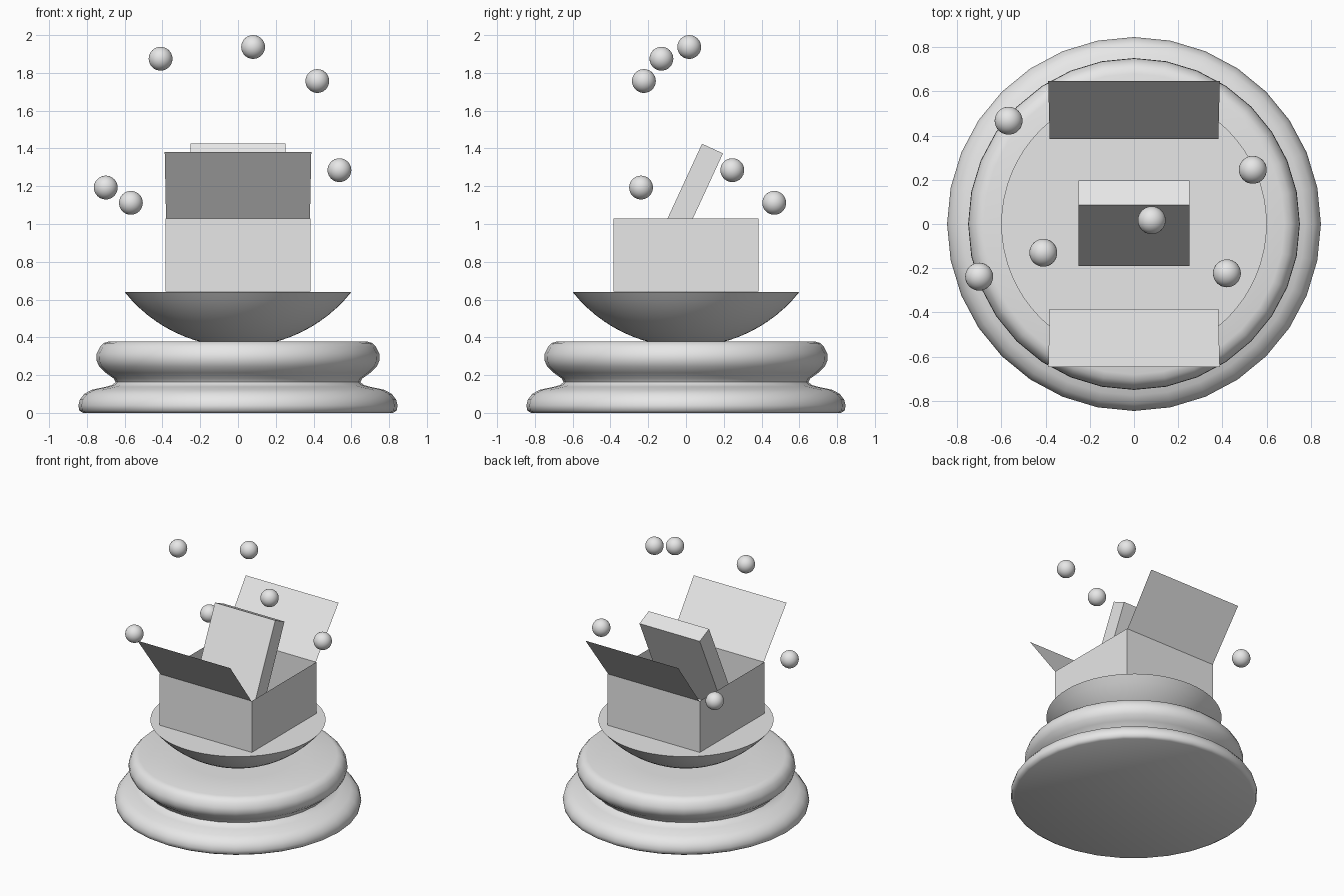
import bpy, bmesh, math
from mathutils import Matrix

if "Cube" in bpy.data.objects:
    bpy.data.objects.remove(bpy.data.objects["Cube"])

grey = bpy.data.materials.new("plain_grey")
grey.diffuse_color = (0.8, 0.8, 0.8, 1)
grey.use_nodes = True
grey.node_tree.nodes["Principled BSDF"].inputs["Base Color"].default_value = grey.diffuse_color


def finish(name, bm, smooth=None):
    """Turn a bmesh into a named object, smooth below the given angle."""
    me = bpy.data.meshes.new(name)
    bm.to_mesh(me)
    bm.free()
    me.materials.append(grey)
    ob = bpy.data.objects.new(name, me)
    bpy.context.collection.objects.link(ob)
    if smooth:
        bpy.ops.object.select_all(action='DESELECT')
        ob.select_set(True)
        bpy.context.view_layer.objects.active = ob
        bpy.ops.object.shade_smooth_by_angle(angle=math.radians(smooth))
    return ob


def lathe(name, profile, sides, smooth):
    """Spin (radius, height) points, listed bottom to top, and cap both ends."""
    bm = bmesh.new()
    rings = [[bm.verts.new((r * math.cos(2 * math.pi * i / sides),
                            r * math.sin(2 * math.pi * i / sides), z))
              for i in range(sides)] for r, z in profile]
    for a, b in zip(rings, rings[1:]):
        for i in range(sides):
            j = (i + 1) % sides
            bm.faces.new((a[i], a[j], b[j], b[i]))
    bm.faces.new(rings[0][::-1])
    bm.faces.new(rings[-1])
    return finish(name, bm, smooth)


# Turned pedestal
lathe("pedestal", [
    (0.82, 0.0), (0.84, 0.012), (0.845, 0.04), (0.837, 0.07), (0.815, 0.1),
    (0.775, 0.122), (0.70, 0.138), (0.665, 0.148), (0.648, 0.163),
    (0.658, 0.182), (0.70, 0.212), (0.735, 0.245), (0.75, 0.28),
    (0.748, 0.315), (0.73, 0.35), (0.71, 0.37), (0.68, 0.379), (0.40, 0.379)],
    32, 50)

# Solid bowl: a spherical cap with a flat top
R, low, top = 0.766, 0.35, 0.64
end = math.acos((R - (top - low)) / R)
lathe("bowl", [(R * math.sin(end * k / 12), low + R - R * math.cos(end * k / 12))
               for k in range(1, 13)], 64, 40)

# Open box: thin walls and floor
W, rim = 0.385, 1.03
bm = bmesh.new()
bmesh.ops.create_cube(bm, size=1, matrix=Matrix.Translation((0, 0, (0.642 + rim) / 2))
                      @ Matrix.Diagonal((2 * W, 2 * W, rim - 0.642, 1)))
bmesh.ops.delete(bm, geom=[f for f in bm.faces if f.normal.z > 0.5], context='FACES')
finish("box", bm)

# Front and back flaps, slightly wider at the tips
for side, name in ((-1, "front_flap"), (1, "back_flap")):
    bm = bmesh.new()
    bm.faces.new([bm.verts.new(p) for p in (
        (-0.381, side * W, rim), (0.381, side * W, rim),
        (0.388, side * 0.647, 1.38), (-0.388, side * 0.647, 1.38))])
    finish(name, bm)

# Slab leaning back inside the box
bm = bmesh.new()
bmesh.ops.create_cube(bm, size=1, matrix=Matrix.Translation((0, 0.003, 1.102))
                      @ Matrix.Rotation(math.radians(-24.8), 4, 'X')
                      @ Matrix.Diagonal((0.504, 0.122, 0.655, 1)))
finish("slab", bm)

# Floating balls
for n, pos in enumerate([(0.08, 0.017, 1.937), (-0.41, -0.13, 1.875),
                         (0.42, -0.223, 1.757), (0.537, 0.245, 1.285),
                         (-0.70, -0.238, 1.193), (-0.567, 0.467, 1.112)]):
    bm = bmesh.new()
    bmesh.ops.create_uvsphere(bm, u_segments=32, v_segments=16, radius=0.063,
                              matrix=Matrix.Translation(pos))
    finish(f"ball_{n + 1}", bm, 40)
